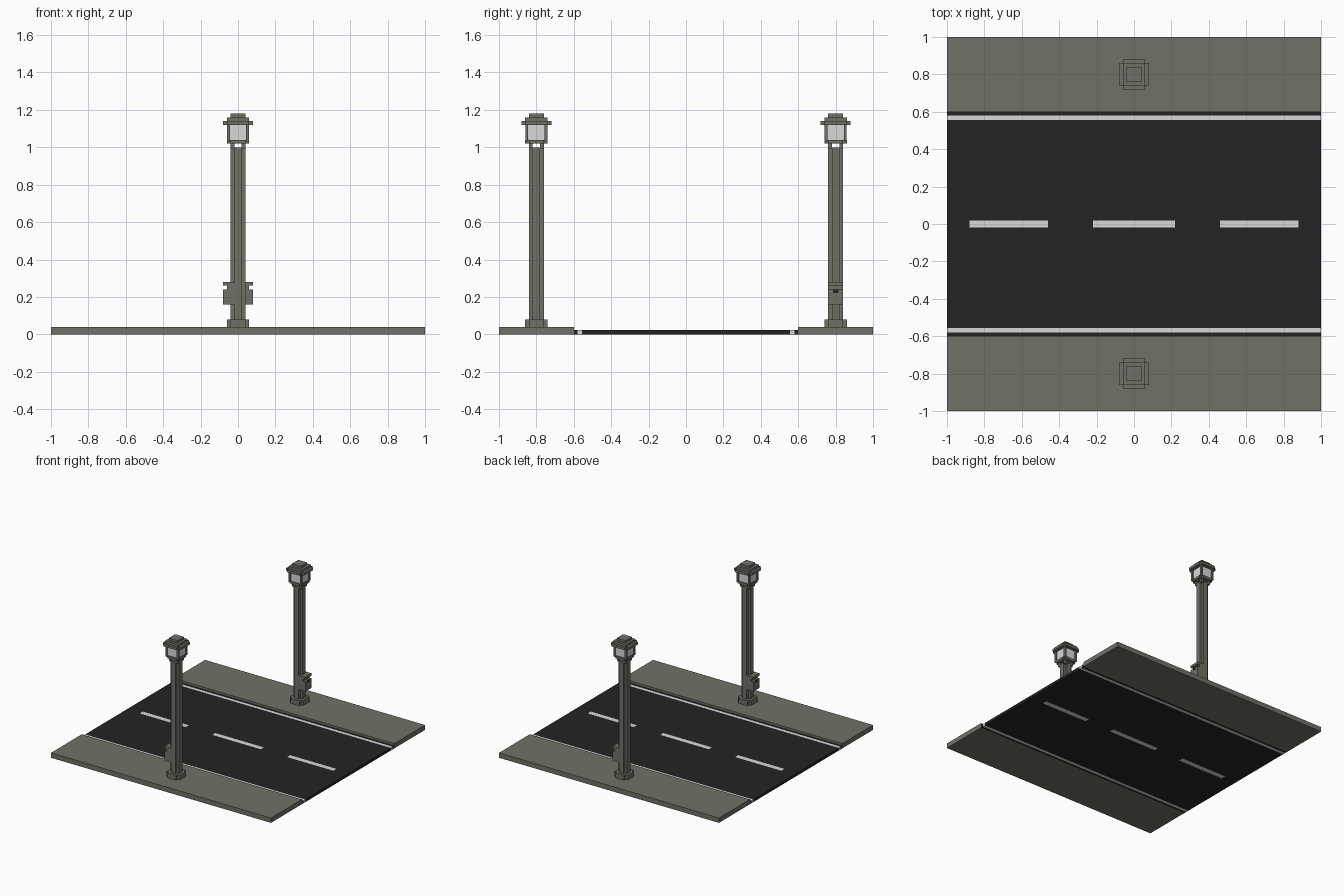
import bpy, bmesh

if "Cube" in bpy.data.objects:
    bpy.data.objects.remove(bpy.data.objects["Cube"])

def material(name, hexcode):
    m = bpy.data.materials.new(name)
    lin = lambda c: c / 12.92 if c <= 0.04045 else ((c + 0.055) / 1.055) ** 2.4
    m.diffuse_color = [lin(int(hexcode[i:i + 2], 16) / 255) for i in (0, 2, 4)] + [1]
    m.use_nodes = True
    m.node_tree.nodes["Principled BSDF"].inputs["Base Color"].default_value = m.diffuse_color
    return m

STONE = material("stone grey", "707167")
ASPHALT = material("asphalt black", "242424")
WHITE = material("pale white", "d9d9d9")

def finish(bm, name, mat):
    me = bpy.data.meshes.new(name)
    bm.to_mesh(me)
    bm.free()
    me.materials.append(mat)
    ob = bpy.data.objects.new(name, me)
    bpy.context.collection.objects.link(ob)
    return ob

def prism(name, pts, z0, z1, mat):
    """Vertical extrusion of a counter-clockwise outline."""
    bm = bmesh.new()
    f = bm.faces.new([bm.verts.new((x, y, z0)) for x, y in pts])
    r = bmesh.ops.extrude_face_region(bm, geom=[f], use_keep_orig=True)
    for v in r["geom"]:
        if isinstance(v, bmesh.types.BMVert):
            v.co.z = z1
    bmesh.ops.recalc_face_normals(bm, faces=bm.faces)
    return finish(bm, name, mat)

def box(name, x0, x1, y0, y1, z0, z1, mat):
    return prism(name, [(x0, y0), (x1, y0), (x1, y1), (x0, y1)], z0, z1, mat)

def notched(name, cy, a, b, z0, z1, mat):
    """Square of half-width a with its corners stepped in to b."""
    q = [(a, -b), (a, b), (b, b), (b, a), (-b, a), (-b, b),
         (-a, b), (-a, -b), (-b, -b), (-b, -a), (b, -a), (b, -b)]
    return prism(name, [(x, cy + y) for x, y in q], z0, z1, mat)

# Road: lane halves, edge lines and a centre strip of alternating dashes
ROAD = 0.022
for s in (-1, 1):
    def strip(name, a, b, top, mat):
        lo, hi = sorted((s * a, s * b))
        box(name, -1, 1, lo, hi, 0, top, mat)
    strip("road_lane", 0.02, 0.555, ROAD, ASPHALT)
    strip("edge_line", 0.555, 0.58, ROAD, WHITE)
    strip("gutter", 0.58, 0.6, ROAD, ASPHALT)
    strip("sidewalk", 0.6, 1.0, 0.04, STONE)
cuts = [-1, -0.88, -0.46, -0.22, 0.22, 0.46, 0.88, 1]
for i in range(len(cuts) - 1):
    box("centre_dash" if i % 2 else "centre_gap", cuts[i], cuts[i + 1],
        -0.02, 0.02, 0, ROAD, WHITE if i % 2 else ASPHALT)

# Street lamps, one the half-turn of the other
for s in (-1, 1):
    c = 0.8 * s
    notched("lamp_base", c, 0.06, 0.04, 0.04, 0.08, STONE)
    notched("lamp_pole", c, 0.04, 0.02, 0.08, 1.0, STONE)
    # lantern: feet, tray, glass, corner posts
    notched("lantern_tray", c, 0.06, 0.04, 1.02, 1.04, STONE)
    box("lantern_glass", -0.05, 0.05, c - 0.05, c + 0.05, 1.04, 1.12, WHITE)
    for i in (-1, 1):
        for j in (-1, 1):
            x, y = 0.03 * i, c + 0.03 * j
            box("lantern_foot", x - 0.01, x + 0.01, y - 0.01, y + 0.01, 0.99, 1.02, STONE)
            x, y = 0.0515 * i, c + 0.0515 * j
            box("lantern_post", x - 0.0075, x + 0.0075, y - 0.0075, y + 0.0075, 1.03, 1.12, STONE)
    # stepped roof
    notched("roof_eave", c, 0.08, 0.06, 1.12, 1.14, STONE)
    box("roof_step", -0.06, 0.06, c - 0.06, c + 0.06, 1.14, 1.16, STONE)
    box("roof_cap", -0.04, 0.04, c - 0.04, c + 0.04, 1.16, 1.18, STONE)
    # litter bin on the side of the pole
    def bin_part(name, a, b, w, z0, z1, mat):
        lo, hi = sorted((s * a, s * b))
        box(name, lo, hi, c - w, c + w, z0, z1, mat)
    bin_part("bin_body", 0.02, 0.08, 0.04, 0.16, 0.24, STONE)
    bin_part("bin_back", 0.02, 0.06, 0.04, 0.24, 0.26, STONE)
    bin_part("bin_lid", 0.02, 0.08, 0.04, 0.26, 0.28, STONE)
    bin_part("bin_slot", 0.075, 0.081, 0.015, 0.222, 0.241, ASPHALT)
